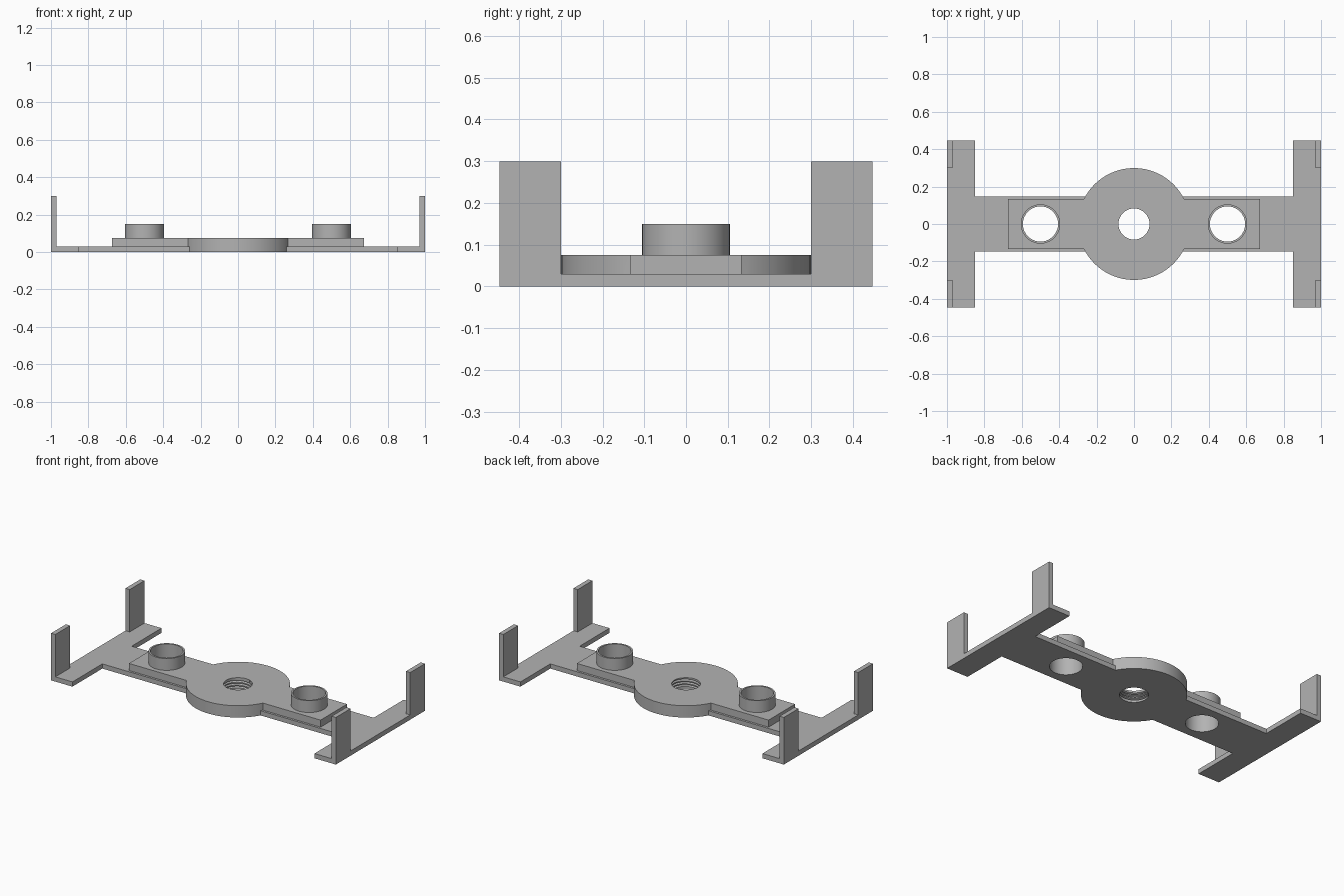
import bpy
import bmesh
from math import cos, sin, pi

if "Cube" in bpy.data.objects:
    bpy.data.objects.remove(bpy.data.objects["Cube"], do_unlink=True)

grey = bpy.data.materials.new("plain grey")
grey.use_nodes = True
colour = (0.45, 0.45, 0.45, 1)
grey.diffuse_color = colour
grey.node_tree.nodes["Principled BSDF"].inputs["Base Color"].default_value = colour


def make_object(name, bm):
    bmesh.ops.recalc_face_normals(bm, faces=bm.faces)
    mesh = bpy.data.meshes.new(name)
    bm.to_mesh(mesh)
    bm.free()
    mesh.materials.append(grey)
    obj = bpy.data.objects.new(name, mesh)
    bpy.context.collection.objects.link(obj)
    return obj


def prism(name, outline, z0, z1):
    bm = bmesh.new()
    face = bm.faces.new([bm.verts.new((x, y, z0)) for x, y in outline])
    top = bmesh.ops.extrude_face_region(bm, geom=[face])["geom"]
    moved = [v for v in top if isinstance(v, bmesh.types.BMVert)]
    bmesh.ops.translate(bm, verts=moved, vec=(0, 0, z1 - z0))
    return make_object(name, bm)


def box(name, x0, x1, y0, y1, z0, z1):
    return prism(name, [(x0, y0), (x1, y0), (x1, y1), (x0, y1)], z0, z1)


def cylinder(name, x, radius, z0, z1, sides=64):
    turns = [2 * pi * i / sides for i in range(sides)]
    return prism(name, [(x + radius * cos(a), radius * sin(a)) for a in turns], z0, z1)


def helix_thread(name, r_in, r_out, z0, z1, pitch, steps=40):
    # Triangular section swept up a helix, closed at both ends
    bm = bmesh.new()
    half = pitch * 0.4
    count = int((z1 - z0) / pitch * steps)
    rings = []
    for i in range(count + 1):
        a, z = 2 * pi * i / steps, z0 + pitch * i / steps
        section = [(r_in, -half), (r_out, 0), (r_in, half)]
        rings.append([bm.verts.new((r * cos(a), r * sin(a), z + dz)) for r, dz in section])
    for low, high in zip(rings, rings[1:]):
        for k in range(3):
            n = (k + 1) % 3
            bm.faces.new((low[k], low[n], high[n]))
            bm.faces.new((low[k], high[n], high[k]))
    bm.faces.new(rings[0])
    bm.faces.new(rings[-1])
    return make_object(name, bm)


def combine(body, other, operation):
    mod = body.modifiers.new(operation.lower(), 'BOOLEAN')
    mod.operation = operation
    mod.solver = 'EXACT'
    mod.object = other
    bpy.context.view_layer.objects.active = body
    bpy.ops.object.modifier_apply(modifier=mod.name)
    bpy.data.objects.remove(other, do_unlink=True)


END, IN, WIDE, BAR = 1.0, 0.85, 0.447, 0.147
PLATE, DECK, RIM = 0.03, 0.075, 0.15

# H-shaped base plate
quarter = [(END, WIDE), (IN, WIDE), (IN, BAR)]
half = quarter + [(-x, y) for x, y in reversed(quarter)]
body = prism("mounting_bracket", half + [(x, -y) for x, y in reversed(half)], 0, PLATE)

# Central disc and raised strip
combine(body, cylinder("disc", 0, 0.299, 0, DECK, 96), 'UNION')
combine(body, box("raised_strip", -0.673, 0.673, -0.133, 0.133, 0.01, DECK), 'UNION')

# Upright corner tabs and round collars
for side in (-1, 1):
    x0, x1 = sorted((side * 0.97, side * END))
    for end in (-1, 1):
        y0, y1 = sorted((end * 0.299, end * WIDE))
        combine(body, box("corner_tab", x0, x1, y0, y1, 0, 0.299), 'UNION')
    combine(body, cylinder("collar", side * 0.5, 0.105, 0.02, RIM), 'UNION')

# Through holes in the collars and the threaded centre hole
for x, radius in ((-0.5, 0.094), (0.5, 0.094), (0, 0.083)):
    combine(body, cylinder("hole_cutter", x, radius, -0.1, 0.3), 'DIFFERENCE')
combine(body, helix_thread("thread_cutter", 0.079, 0.096, 0.009, 0.067, 0.018), 'DIFFERENCE')

bpy.ops.object.select_all(action='DESELECT')
body.select_set(True)
bpy.context.view_layer.objects.active = body
bpy.ops.object.shade_smooth_by_angle(angle=pi / 6)
